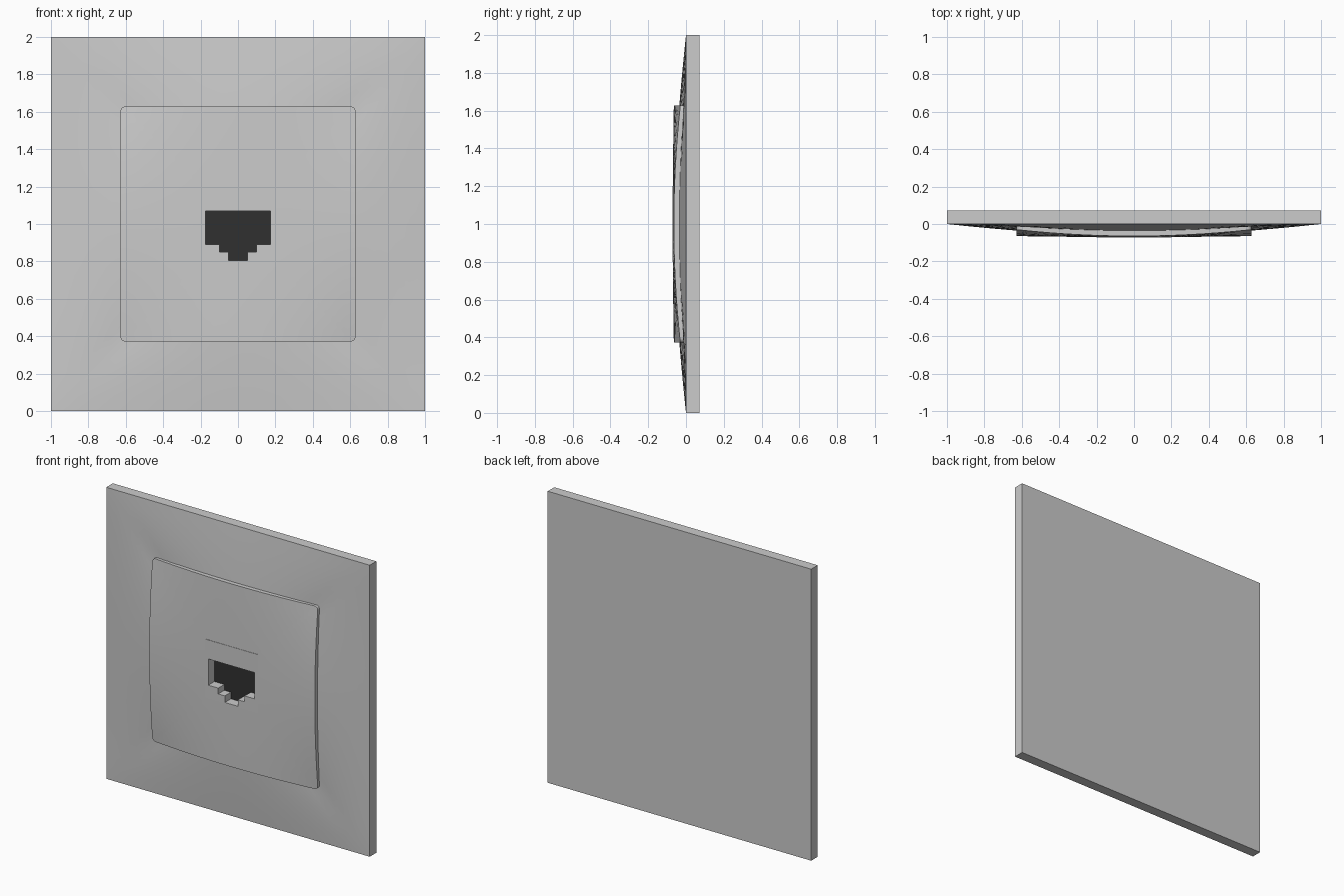
import bpy, bmesh, math

if "Cube" in bpy.data.objects:
    bpy.data.objects.remove(bpy.data.objects["Cube"])

CZ = 1.0        # height of the plate centre
BACK = 0.071    # rear plane of the wall plate


def outline(half, r=0.0, n=16, m=0):
    """Square outline with optional rounded corners, counter-clockwise."""
    side = [(half, -(half - r) + 2 * (half - r) * i / n) for i in range(n)]
    for k in range(m):
        a = math.pi / 2 * k / m
        side.append((half - r + r * math.cos(a), half - r + r * math.sin(a)))
    pts = []
    for _ in range(4):
        pts += side
        side = [(-z, x) for x, z in side]
    return pts


def loft(name, rings):
    """Closed solid through equal-length rings of (x, y, z), z relative to centre."""
    bm = bmesh.new()
    vs = [[bm.verts.new((x, y, z + CZ)) for x, y, z in ring] for ring in rings]
    for a, b in zip(vs, vs[1:]):
        for i in range(len(a)):
            j = (i + 1) % len(a)
            bm.faces.new((a[i], a[j], b[j], b[i]))
    bm.faces.new(vs[0])
    bm.faces.new(vs[-1])
    bmesh.ops.recalc_face_normals(bm, faces=bm.faces)
    me = bpy.data.meshes.new(name)
    bm.to_mesh(me)
    bm.free()
    ob = bpy.data.objects.new(name, me)
    bpy.context.collection.objects.link(ob)
    return ob


def prism(name, pts, y0, y1):
    return loft(name, [[(x, y, z) for x, z in pts] for y in (y0, y1)])


def activate(ob):
    bpy.ops.object.select_all(action='DESELECT')
    ob.select_set(True)
    bpy.context.view_layer.objects.active = ob


def cut(ob, cutter):
    activate(ob)
    mod = ob.modifiers.new("opening", 'BOOLEAN')
    mod.object = cutter
    mod.operation = 'DIFFERENCE'
    mod.solver = 'EXACT'
    bpy.ops.object.modifier_apply(modifier=mod.name)


def smooth(ob):
    activate(ob)
    bpy.ops.object.shade_smooth_by_angle(angle=math.radians(25))


# Wall plate: straight rim, front rising gently towards the centre panel
def plate_y(x, z, s):
    q = min(abs(x), abs(z)) / max(abs(x), abs(z))
    t = (1 - s) / 0.37
    return -(0.012 + 0.023 * (1 - q * q)) * t * (1.15 - 0.15 * t)


square = outline(1.0)
rings = [[(x, BACK, z) for x, z in square]]
for s in (1.0, 0.92, 0.84, 0.76, 0.68, 0.6):
    rings.append([(x * s, plate_y(x, z, s), z * s) for x, z in square])
rings.append([(x * 0.6, 0.0, z * 0.6) for x, z in square])
plate = loft("wall_plate", rings)


# Centre panel: domed cover with rounded corners
def panel_y(x, z):
    u, v = (x / 0.628) ** 2, (z / 0.628) ** 2
    return -(0.070 - 0.0055 * (u + v) - 0.029 * u * v)


rounded = outline(0.628, r=0.025, m=5)
rings = [[(x, 0.0, z) for x, z in rounded]]
for i in range(10, 0, -1):
    s = i / 10
    rings.append([(x * s, panel_y(x * s, z * s), z * s) for x, z in rounded])
panel = loft("centre_panel", rings)

# Flat connector face standing just proud of the panel
face = prism("connector_face", outline(0.2, n=1), -0.0715, -0.03)

# Stepped opening, mirrored about the middle
half = [(0.05, -0.195), (0.05, -0.15), (0.1, -0.15), (0.1, -0.11),
        (0.175, -0.11), (0.175, 0.07)]
opening = half + [(-x, z) for x, z in reversed(half)]
cutter = prism("opening_cutter", opening, -0.2, 0.03)
for ob in (panel, face):
    cut(ob, cutter)
bpy.data.objects.remove(cutter, do_unlink=True)

# Dark floor of the socket
floor = prism("socket_floor", opening, -0.006, 0.01)
dark = bpy.data.materials.new("dark_plastic")
dark.diffuse_color = (0.03, 0.03, 0.03, 1)
dark.use_nodes = True
dark.node_tree.nodes["Principled BSDF"].inputs["Base Color"].default_value = dark.diffuse_color
floor.data.materials.append(dark)

for ob in (plate, panel):
    smooth(ob)
